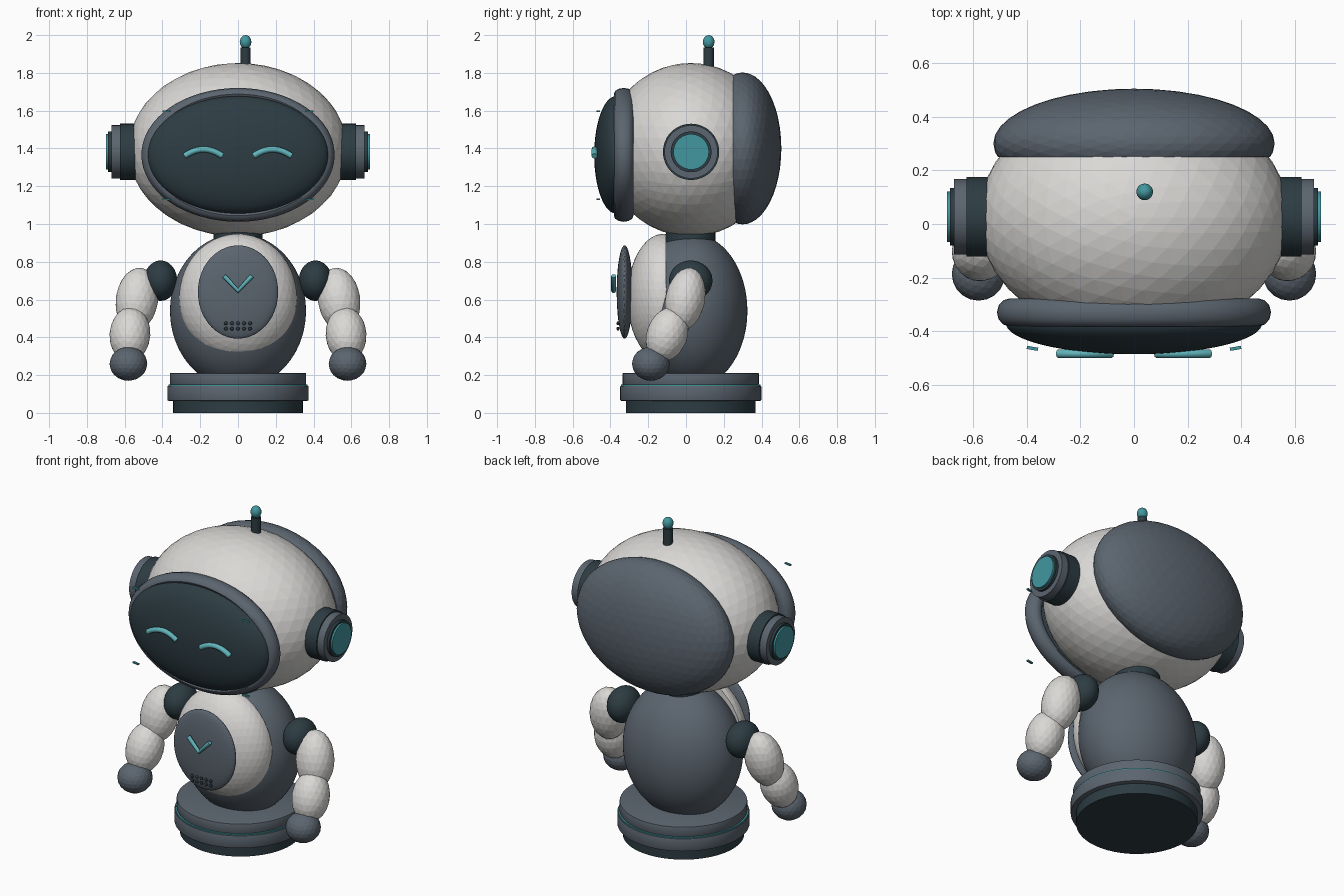
import bpy, bmesh, math
from mathutils import Matrix, Vector, Euler

if "Cube" in bpy.data.objects:
    bpy.data.objects.remove(bpy.data.objects["Cube"])


def material(name, rgb):
    m = bpy.data.materials.new(name)
    m.diffuse_color = (*rgb, 1)
    m.use_nodes = True
    m.node_tree.nodes["Principled BSDF"].inputs["Base Color"].default_value = m.diffuse_color
    return m


WHITE = material("warm_white", (0.70, 0.69, 0.67))
GREY = material("slate_grey", (0.105, 0.13, 0.16))
DARK = material("dark_slate", (0.026, 0.046, 0.056))
TEAL = material("teal", (0.055, 0.31, 0.35))
GLOW = material("light_teal", (0.12, 0.46, 0.50))


def finish(name, bm, mat, smooth=None):
    bmesh.ops.recalc_face_normals(bm, faces=bm.faces)
    me = bpy.data.meshes.new(name)
    bm.to_mesh(me)
    bm.free()
    me.materials.append(mat)
    ob = bpy.data.objects.new(name, me)
    bpy.context.collection.objects.link(ob)
    if smooth:
        bpy.ops.object.select_all(action='DESELECT')
        ob.select_set(True)
        bpy.context.view_layer.objects.active = ob
        bpy.ops.object.shade_smooth_by_angle(angle=math.radians(smooth))
    return ob


def place(loc, rot, scale):
    return Matrix.LocRotScale(Vector(loc), Euler([math.radians(a) for a in rot]), Vector(scale))


def ball(name, loc, radii, mat, sub=4, rot=(0, 0, 0), cut=None, smooth=None):
    """Faceted ellipsoid; cut=(y, side) keeps one side of a plane across y."""
    bm = bmesh.new()
    bmesh.ops.create_icosphere(bm, subdivisions=sub, radius=1, matrix=place(loc, rot, radii))
    if cut:
        y, side = cut
        r = bmesh.ops.bisect_plane(bm, geom=bm.verts[:] + bm.edges[:] + bm.faces[:],
                                   plane_co=(0, y, 0), plane_no=(0, side, 0), clear_inner=True)
        edges = [e for e in r["geom_cut"] if isinstance(e, bmesh.types.BMEdge)]
        bmesh.ops.contextual_create(bm, geom=edges)
    return finish(name, bm, mat, smooth)


def disc(name, loc, radius, depth, mat, rot=(0, 0, 0), bevel=0.0, seg=48):
    """Cylinder with optional softened rims."""
    bm = bmesh.new()
    bmesh.ops.create_cone(bm, cap_ends=True, segments=seg, radius1=radius, radius2=radius,
                          depth=depth, matrix=place(loc, rot, (1, 1, 1)))
    if bevel:
        rims = [e for e in bm.edges if any(len(f.verts) > 4 for f in e.link_faces)]
        bmesh.ops.bevel(bm, geom=rims, offset=bevel, segments=2, affect='EDGES', profile=0.5)
    return finish(name, bm, mat, 40)


def tube(name, points, radius, mat):
    cu = bpy.data.curves.new(name, 'CURVE')
    cu.dimensions = '3D'
    cu.bevel_depth = radius
    cu.bevel_resolution = 2
    cu.use_fill_caps = True
    sp = cu.splines.new('POLY')
    sp.points.add(len(points) - 1)
    for p, co in zip(sp.points, points):
        p.co = (*co, 1)
    cu.materials.append(mat)
    ob = bpy.data.objects.new(name, cu)
    bpy.context.collection.objects.link(ob)
    bpy.ops.object.select_all(action='DESELECT')
    ob.select_set(True)
    bpy.context.view_layer.objects.active = ob
    bpy.ops.object.convert(target='MESH')


def ring(name, loc, scale, minor, mat, rot=(0, 0, 0), n=64, k=12):
    """Torus of major radius 1, scaled into shape."""
    bm = bmesh.new()
    mtx = place(loc, rot, scale)
    rows = []
    for i in range(n):
        a = 2 * math.pi * i / n
        row = []
        for j in range(k):
            b = 2 * math.pi * j / k
            r = 1 + minor * math.cos(b)
            row.append(bm.verts.new(mtx @ Vector((r * math.cos(a), r * math.sin(a), minor * math.sin(b)))))
        rows.append(row)
    for i in range(n):
        p, q = rows[i], rows[(i + 1) % n]
        for j in range(k):
            bm.faces.new((p[j], q[j], q[(j + 1) % k], p[(j + 1) % k]))
    return finish(name, bm, mat, 40)


# base
CY = 0.025
disc("base_foot", (0, CY, 0.035), 0.343, 0.07, DARK, seg=64)
disc("base_wide_ring", (0, CY, 0.104), 0.374, 0.08, GREY, bevel=0.006, seg=64)
disc("base_glow_line", (0, CY, 0.146), 0.369, 0.009, TEAL, seg=64)
disc("base_top_ring", (0, CY, 0.18), 0.361, 0.062, GREY, bevel=0.005, seg=64)

# torso
ball("torso", (0, 0.03, 0.54), (0.36, 0.295, 0.41), GREY, 5, smooth=30)
ball("belly_shell", (0, -0.12, 0.61), (0.312, 0.19, 0.338), WHITE, 4, cut=(-0.105, -1))
ball("chest_plate", (0, -0.325, 0.64), (0.213, 0.042, 0.247), GREY, 4)
tube("chest_chevron", [(-0.074, -0.383, 0.725), (0, -0.383, 0.647), (0.074, -0.383, 0.725)], 0.013, GLOW)
for row, z in enumerate((0.474, 0.446)):
    for i in range(5):
        ball(f"speaker_hole_{row}_{i}", ((i - 2) * 0.032, -0.36, z), (0.01, 0.008, 0.01), DARK, 2)
disc("neck", (0, CY, 0.93), 0.13, 0.08, DARK)

# head
ball("head", (0, CY, 1.393), (0.58, 0.455, 0.459), WHITE, 4)
ball("head_back_cap", (0, 0.30, 1.40), (0.525, 0.205, 0.402), GREY, 4, cut=(0.25, 1))
ring("face_rim", (0, -0.33, 1.366), (0.465, 0.322, 0.52), 0.1, GREY, rot=(90, 0, 0))
ball("face_screen", (0, -0.37, 1.366), (0.478, 0.116, 0.311), DARK, 5, smooth=30)

# antenna
disc("antenna_stem", (0.04, 0.12, 1.87), 0.027, 0.13, DARK, seg=20)
ball("antenna_tip", (0.04, 0.12, 1.964), (0.031, 0.031, 0.036), TEAL, 3)

# mirrored parts
for side, s in (("left", -1), ("right", 1)):
    # ears, from the head outwards
    for part, x0, x1, r, m in (("pad", 0.50, 0.626, 0.149, DARK), ("cup", 0.626, 0.671, 0.141, GREY),
                               ("collar", 0.671, 0.687, 0.108, DARK), ("light", 0.687, 0.698, 0.094, TEAL)):
        disc(f"{side}_ear_{part}", (s * (x0 + x1) / 2, 0.027, 1.382), r, x1 - x0, m, rot=(0, 90, 0))
    # smiling eye
    arc = [(s * 0.183 + 0.1 * t / 6, -0.484, 1.36 + 0.035 * (1 - (t / 6) ** 2)) for t in range(-6, 7)]
    tube(f"{side}_eye", arc, 0.016, GLOW)
    # screen corner ticks
    for level, z in (("upper", 1.597), ("lower", 1.131)):
        bm = bmesh.new()
        bmesh.ops.create_cube(bm, size=1, matrix=place((s * 0.379, -0.464, z), (0, 0, s * 10), (0.042, 0.012, 0.009)))
        finish(f"{side}_{level}_tick", bm, TEAL)
    # arm
    ball(f"{side}_shoulder", (s * 0.41, 0.025, 0.70), (0.088, 0.115, 0.107), DARK, 4, smooth=30)
    ball(f"{side}_upper_arm", (s * 0.535, -0.005, 0.60), (0.112, 0.105, 0.172), WHITE, 3, rot=(-12, -s * 8, 0))
    ball(f"{side}_forearm", (s * 0.572, -0.10, 0.415), (0.108, 0.108, 0.15), WHITE, 3, rot=(-20, -s * 4, 0))
    ball(f"{side}_hand", (s * 0.58, -0.186, 0.26), (0.1, 0.1, 0.09), GREY, 3)
